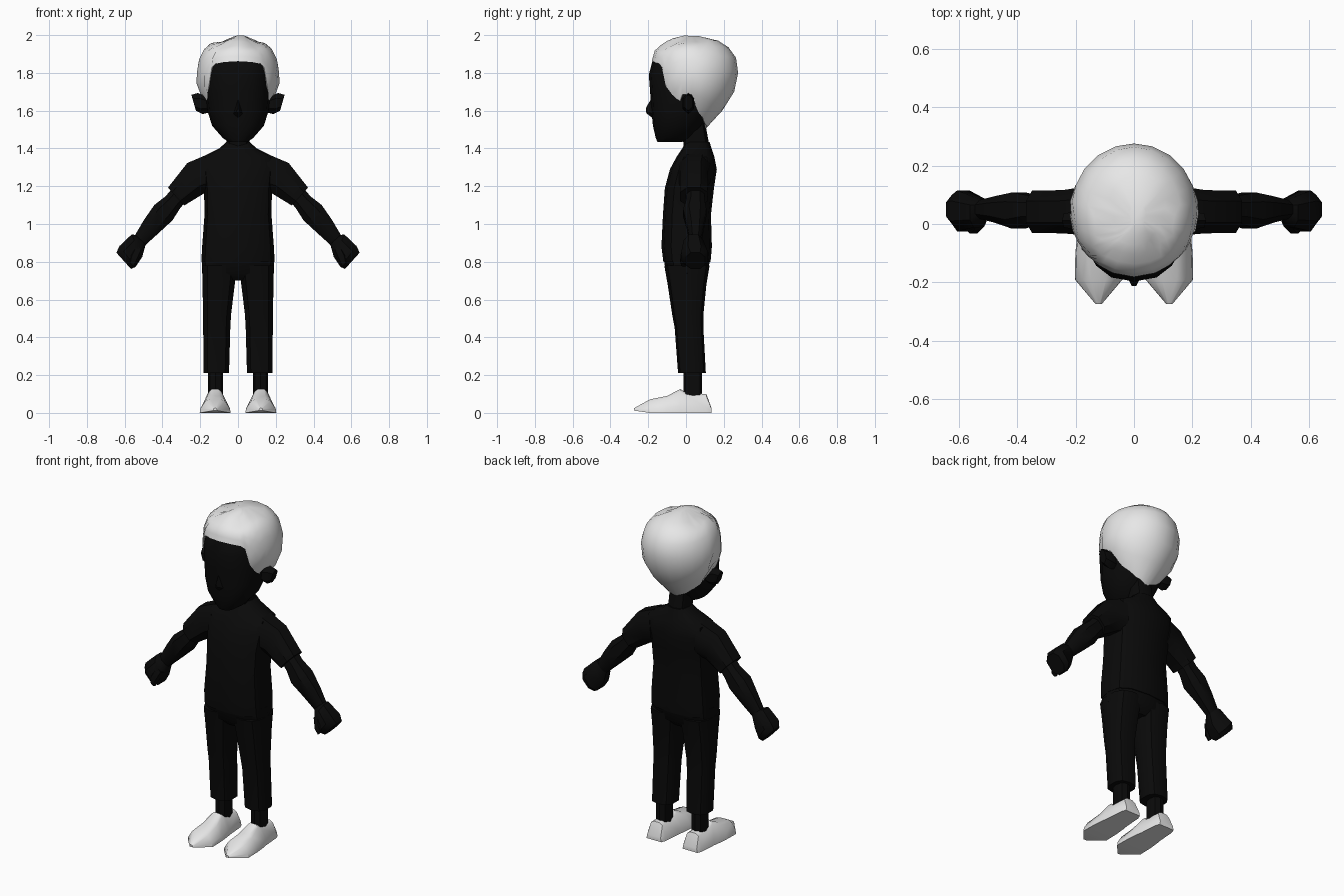
import bpy, bmesh, math


def material(name, value):
    m = bpy.data.materials.new(name)
    m.diffuse_color = (value, value, value, 1)
    return m


BLACK = material("matte black", 0.003)
GREY = material("light grey", 0.8)


def loft(name, rings, mat, mirror=False, cap_start=True, cap_end=True, angle=40):
    """Skin a list of point rings that share one point count."""
    bm = bmesh.new()
    vs = [[bm.verts.new(p) for p in r] for r in rings]
    n = len(rings[0])
    for a, b in zip(vs, vs[1:]):
        for i in range(n):
            j = (i + 1) % n
            bm.faces.new((a[i], a[j], b[j], b[i]))
    if cap_start:
        bm.faces.new(vs[0])
    if cap_end:
        bm.faces.new(vs[-1])
    bmesh.ops.recalc_face_normals(bm, faces=bm.faces)
    me = bpy.data.meshes.new(name)
    bm.to_mesh(me)
    bm.free()
    me.materials.append(mat)
    ob = bpy.data.objects.new(name, me)
    bpy.context.collection.objects.link(ob)
    if mirror:
        ob.modifiers.new("Mirror", "MIRROR").use_clip = False
    bpy.ops.object.select_all(action="DESELECT")
    ob.select_set(True)
    bpy.context.view_layer.objects.active = ob
    bpy.ops.object.shade_smooth_by_angle(angle=math.radians(angle))
    return ob


def power(v, p):
    return math.copysign(abs(v) ** p, v)


def flat_ring(z, x0, x1, y0, y1, n=12, p=0.75):
    """Horizontal rounded ring between the given limits."""
    cx, cy, rx, ry = (x0 + x1) / 2, (y0 + y1) / 2, (x1 - x0) / 2, (y1 - y0) / 2
    return [(cx + rx * power(math.sin(2 * math.pi * i / n), p),
             cy - ry * power(math.cos(2 * math.pi * i / n), p), z) for i in range(n)]


def arm_ring(x, y, z, half, depth, tilt=40, n=8, p=0.8):
    """Ring across the arm; tilt is the elevation of its in-plane axis."""
    t = math.radians(tilt)
    out = []
    for i in range(n):
        a = 2 * math.pi * (i + 0.5) / n
        u = half * power(math.sin(a), p) / 0.94
        v = depth * power(math.cos(a), p) / 0.94
        out.append((x + u * math.cos(t), y + v, z + u * math.sin(t)))
    return out


def lerp(table, k):
    """Piecewise linear lookup in rows sorted by their first value."""
    if k <= table[0][0]:
        return table[0][1:]
    for a, b in zip(table, table[1:]):
        if k <= b[0]:
            f = (k - a[0]) / (b[0] - a[0])
            return [p + (q - p) * f for p, q in zip(a[1:], b[1:])]
    return table[-1][1:]


# Shirt: height, half width, front, back
shirt = [(0.80, 0.193, -0.12, 0.13), (0.88, 0.19, -0.13, 0.137), (1.05, 0.177, -0.122, 0.132),
         (1.19, 0.18, -0.112, 0.148), (1.29, 0.19, -0.085, 0.163), (1.355, 0.19, -0.05, 0.15),
         (1.40, 0.10, -0.02, 0.135), (1.435, 0.06, 0.0, 0.125)]
loft("shirt", [flat_ring(z, -w, w, f, b, p=0.7) for z, w, f, b in shirt], BLACK)

# Neck
loft("neck", [flat_ring(z, -0.06, 0.06, f, b, n=8) for z, f, b in
              [(1.38, -0.01, 0.13), (1.5, -0.02, 0.108), (1.56, -0.02, 0.1)]], BLACK)

# Trousers: a hip block and two tapering legs
loft("hips", [flat_ring(0.70, -0.15, 0.15, -0.06, 0.07), flat_ring(0.74, -0.19, 0.19, -0.105, 0.115),
              flat_ring(0.84, -0.193, 0.193, -0.122, 0.132)], BLACK)
leg = [(0.21, 0.045, 0.185, -0.042, 0.105), (0.45, 0.038, 0.187, -0.06, 0.092),
       (0.52, 0.034, 0.188, -0.073, 0.092), (0.68, 0.014, 0.191, -0.097, 0.108),
       (0.78, 0.002, 0.193, -0.115, 0.125)]
loft("trouser_leg", [flat_ring(*r, n=10) for r in leg], BLACK, mirror=True)
loft("ankle", [flat_ring(z, 0.08, 0.158, -0.012, 0.085, n=8) for z in (0.08, 0.24)],
     BLACK, mirror=True)

# Shoes: depth, sole half width, top half width, base, height
shoe = [(0.135, 0.05, 0.045, 0.0, 0.025), (0.108, 0.06, 0.038, 0.0, 0.10),
        (0.0, 0.068, 0.037, 0.0, 0.106), (-0.03, 0.073, 0.035, 0.0, 0.126),
        (-0.10, 0.08, 0.045, 0.0, 0.09), (-0.19, 0.082, 0.052, 0.0, 0.072),
        (-0.275, 0.01, 0.007, 0.012, 0.025)]
rings = []
for y, wb, wt, z0, h in shoe:
    c = 0.121
    rings.append([(c - wb, y, z0), (c + wb, y, z0), (c + wb * 0.96, y, z0 + (h - z0) * 0.3),
                  (c + wt, y, z0 + (h - z0) * 0.88), (c + wt * 0.5, y, h), (c - wt * 0.5, y, h),
                  (c - wt, y, z0 + (h - z0) * 0.88), (c - wb * 0.96, y, z0 + (h - z0) * 0.3)])
loft("shoe", rings, GREY, mirror=True)

# Sleeves, arms and fists
loft("sleeve", [arm_ring(0.15, 0.045, 1.27, 0.10, 0.085, 85),
                arm_ring(0.225, 0.042, 1.242, 0.092, 0.074, 62),
                arm_ring(0.328, 0.042, 1.145, 0.064, 0.073, 48)], BLACK, mirror=True)
loft("arm", [arm_ring(0.29, 0.05, 1.18, 0.05, 0.05),
             arm_ring(0.345, 0.05, 1.115, 0.05, 0.048),
             arm_ring(0.395, 0.046, 1.06, 0.063, 0.062),
             arm_ring(0.46, 0.05, 0.985, 0.052, 0.045),
             arm_ring(0.525, 0.05, 0.905, 0.036, 0.03)], BLACK, mirror=True)
loft("hand", [arm_ring(0.513, 0.05, 0.92, 0.034, 0.03),
              arm_ring(0.535, 0.04, 0.885, 0.066, 0.052, 65),
              arm_ring(0.585, 0.045, 0.828, 0.07, 0.07, 52),
              arm_ring(0.605, 0.05, 0.805, 0.058, 0.05, 48)], BLACK, mirror=True)
loft("thumb", [arm_ring(0.525, 0.01, 0.875, 0.025, 0.02, n=6),
               arm_ring(0.55, -0.012, 0.82, 0.026, 0.022, n=6),
               arm_ring(0.562, -0.01, 0.785, 0.018, 0.016, n=6)], BLACK, mirror=True)

# Head: height, half width, front, back
head = [(1.435, 0.05, -0.152, -0.02), (1.455, 0.08, -0.16, 0.03), (1.52, 0.137, -0.175, 0.085),
        (1.60, 0.162, -0.183, 0.14), (1.70, 0.172, -0.19, 0.20), (1.79, 0.175, -0.197, 0.23),
        (1.865, 0.163, -0.177, 0.22), (1.93, 0.11, -0.08, 0.16)]
loft("head", [flat_ring(z, -w, w, f, b, n=16, p=0.85) for z, w, f, b in head], BLACK)

# Nose
loft("nose", [[(0, -0.18, 1.67), (0.028, -0.17, 1.58), (0, -0.17, 1.555), (-0.028, -0.17, 1.58)],
              [(0, -0.212, 1.615), (0.008, -0.212, 1.597), (0, -0.21, 1.587), (-0.008, -0.212, 1.597)]],
     BLACK)

# Ears
ear = []
for x, s, dz in [(0.14, 0.6, 0.0), (0.20, 1.0, 0.008), (0.235, 0.75, 0.012)]:
    ear.append([(x + 0.012 * math.sin(a), 0.012 + 0.036 * s * math.cos(a), 1.63 + dz + 0.056 * s * math.sin(a))
                for a in [math.pi * i / 3 + math.pi / 6 for i in range(6)]])
loft("ear", ear, BLACK, mirror=True)

# Hair: outline by height, and hairline height by angle from the front
outline = [(1.50, 0.06, 0.0, 0.10), (1.58, 0.13, -0.09, 0.175), (1.65, 0.185, -0.15, 0.235),
           (1.75, 0.222, -0.18, 0.275), (1.86, 0.212, -0.182, 0.277), (1.92, 0.185, -0.165, 0.24),
           (1.955, 0.15, -0.125, 0.205), (1.98, 0.085, -0.08, 0.15), (2.0, 0.015, 0.0, 0.04)]
hairline = [(0, 1.862), (32, 1.855), (40, 1.83), (46, 1.73), (54, 1.69), (62, 1.63), (72, 1.685),
            (86, 1.685), (96, 1.60), (125, 1.535), (180, 1.50)]
angles = [0, 20, 34, 40, 46, 54, 62, 72, 86, 98, 112, 128, 145, 163, 180]
angles = angles + [-a for a in reversed(angles[1:-1])]
rows = []
for t in (1.0, 0.8, 0.6, 0.4, 0.24, 0.13, 0.06, 0.01):
    row = []
    for a in angles:
        low = lerp(hairline, abs(a))[0]
        z = 2.0 + (low - 2.0) * t
        w, f, b = lerp(outline, z)
        r = math.radians(a)
        x, y = w * math.sin(r), (f + b) / 2 - (b - f) / 2 * math.cos(r)
        # Swept locks: a dip either side of the crown
        dip = 0.014 * math.exp(-((abs(x) - 0.08) / 0.03) ** 2) if t < 0.5 and y < 0.1 else 0
        row.append((x + (0.012 if t < 0.1 else 0), y, z - dip))
    rows.append(row)
# Tuck the hairline edge inwards against the head
rim = [(x * 0.86, 0.04 + (y - 0.04) * 0.86, z + 0.01) for x, y, z in rows[0]]
loft("hair", [rim] + rows, GREY, cap_start=False, angle=50)
